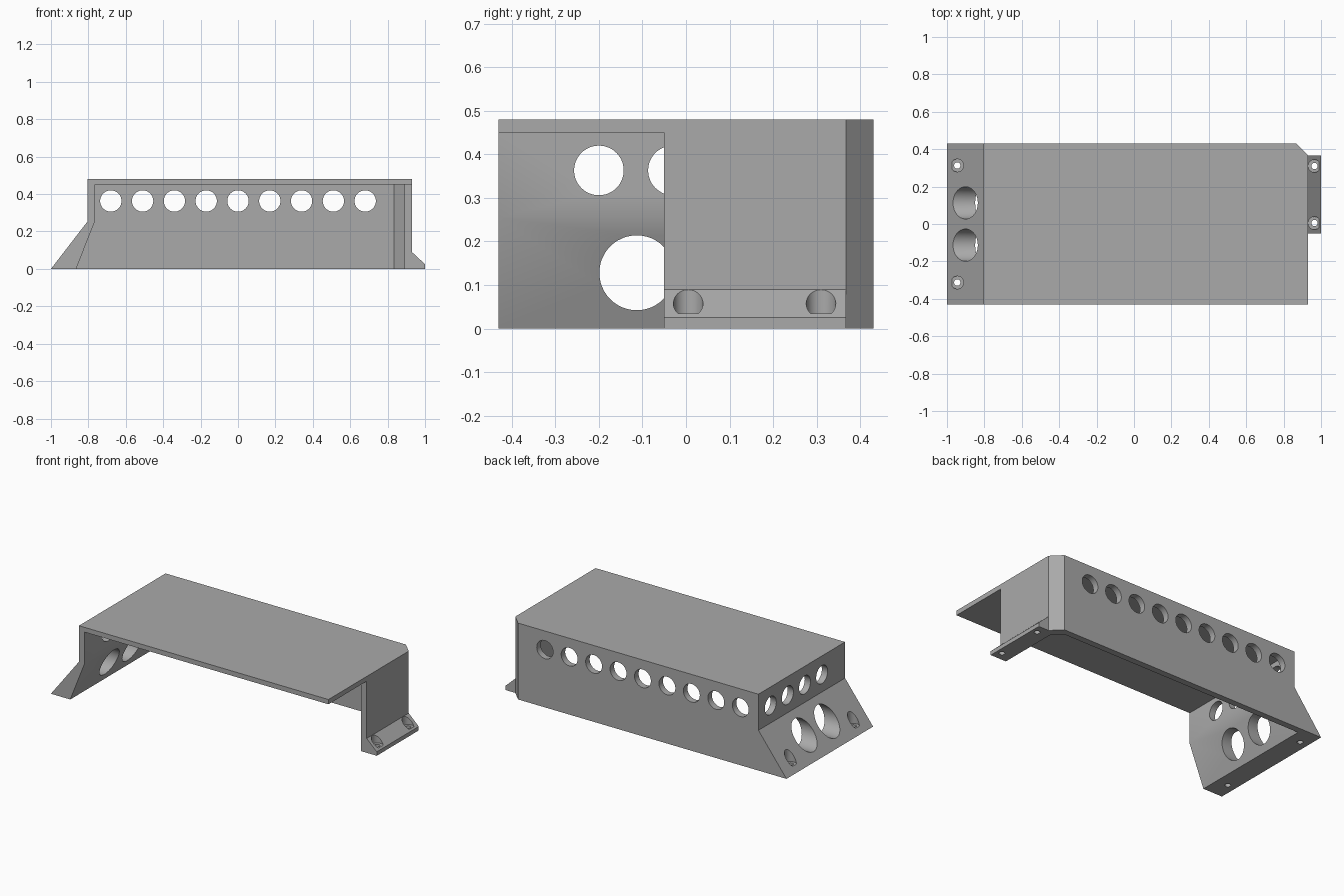
import bpy
import math
from mathutils import Vector

cube = bpy.data.objects.get("Cube")
if cube:
    bpy.data.objects.remove(cube, do_unlink=True)

grey = bpy.data.materials.new("mid grey")
grey.use_nodes = True
GREY = (0.4, 0.4, 0.4, 1)
grey.diffuse_color = GREY
grey.node_tree.nodes["Principled BSDF"].inputs["Base Color"].default_value = GREY


def prism(name, profile, axis, low, high):
    """Extrude a closed 2D profile along one axis."""
    def place(p, h):
        return {"x": (h, p[0], p[1]), "y": (p[0], h, p[1]), "z": (p[0], p[1], h)}[axis]
    n = len(profile)
    verts = [place(p, h) for h in (low, high) for p in profile]
    faces = [list(range(n))[::-1], list(range(n, 2 * n))]
    faces += [[i, (i + 1) % n, (i + 1) % n + n, i + n] for i in range(n)]
    mesh = bpy.data.meshes.new(name)
    mesh.from_pydata(verts, [], faces)
    # Turn the normals outward
    volume = sum(f.center.dot(f.normal) * f.area for f in mesh.polygons)
    if volume < 0:
        mesh.flip_normals()
    mesh.materials.append(grey)
    obj = bpy.data.objects.new(name, mesh)
    bpy.context.collection.objects.link(obj)
    return obj


def rod(name, centre, radius, axis, low, high):
    a, b = centre
    circle = [(a + radius * math.cos(math.tau * i / 48), b + radius * math.sin(math.tau * i / 48))
              for i in range(48)]
    return prism(name, circle, axis, low, high)


def combine(target, tool, operation):
    mod = target.modifiers.new(operation.lower(), "BOOLEAN")
    mod.operation = operation
    mod.solver = "EXACT"
    mod.object = tool
    bpy.context.view_layer.objects.active = target
    bpy.ops.object.modifier_apply(modifier=mod.name)
    bpy.data.objects.remove(tool, do_unlink=True)


# Outer shell with a sloped end
bracket = prism("bracket", [(-1, 0), (-.805, .253), (-.805, .48), (.93, .48), (.93, 0)], "y", -.43, .43)

# Bevelled back corner, hollow interior and shortened side wall
combine(bracket, prism("corner_cut", [(.867, .43), (.93, .367), (1, .367), (1, .5), (.867, .5)],
                       "z", -.1, .6), "DIFFERENCE")
combine(bracket, prism("cavity", [(-.905, -.1), (-.765, .255), (-.765, .45), (.89, .45), (.89, -.1)],
                       "y", -.5, .39), "DIFFERENCE")
combine(bracket, prism("side_opening", [(.8, -.1), (.8, .45), (1, .45), (1, -.1)],
                       "y", -.5, -.05), "DIFFERENCE")

# Inner corner gusset and side foot
combine(bracket, prism("gusset", [(.835, .39), (.89, .335), (.9, .335), (.9, .395), (.835, .395)],
                       "z", 0, .46), "UNION")
combine(bracket, prism("side_foot", [(.91, 0), (1, 0), (1, .025), (.93, .09), (.91, .09)],
                       "y", -.05, .367), "UNION")

# Vent rows along the back wall and the sloped end
for i in range(9):
    combine(bracket, rod("back_vent", (-.68 + .17 * i, .363), .057, "y", .3, .5), "DIFFERENCE")
for i in range(4):
    combine(bracket, rod("end_vent", (-.2 + .17 * i, .363), .057, "x", -.9, -.72), "DIFFERENCE")

# Large cable holes
for y in (-.113, .113):
    combine(bracket, rod("cable_hole", (y, .128), .086, "x", -1.1, -.7), "DIFFERENCE")

# Counterbored screw holes
for spot in ((-.945, -.313), (-.945, .313), (.965, .005), (.965, .31)):
    combine(bracket, rod("screw_hole", spot, .017, "z", -.1, .1), "DIFFERENCE")
    combine(bracket, rod("screw_head", spot, .034, "z", .034, .2), "DIFFERENCE")

bpy.ops.object.select_all(action="DESELECT")
bracket.select_set(True)
bpy.context.view_layer.objects.active = bracket
bpy.ops.object.shade_smooth_by_angle(angle=math.radians(25))
